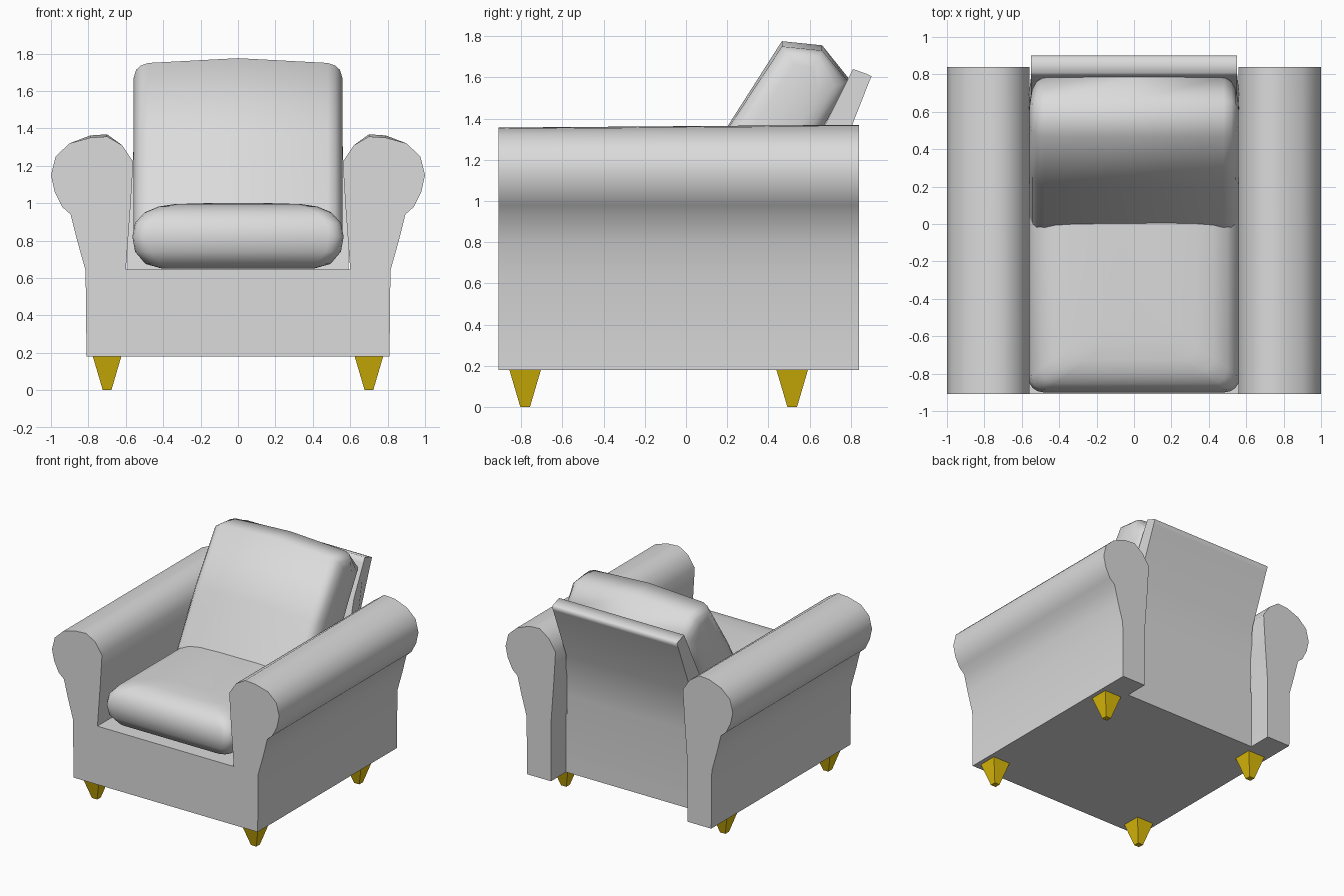
import bpy, bmesh, math

if "Cube" in bpy.data.objects:
    bpy.data.objects.remove(bpy.data.objects["Cube"])


def material(name, color):
    m = bpy.data.materials.new(name)
    m.diffuse_color = (*color, 1)
    m.use_nodes = True
    m.node_tree.nodes["Principled BSDF"].inputs["Base Color"].default_value = m.diffuse_color
    return m


FABRIC = material("grey_fabric", (0.71, 0.71, 0.71))
GOLD = material("gold_legs", (0.74, 0.51, 0.003))


def finish(name, bm, mat, angle):
    bmesh.ops.recalc_face_normals(bm, faces=bm.faces[:])
    mesh = bpy.data.meshes.new(name)
    bm.to_mesh(mesh)
    bm.free()
    mesh.materials.append(mat)
    ob = bpy.data.objects.new(name, mesh)
    bpy.context.collection.objects.link(ob)
    bpy.ops.object.select_all(action='DESELECT')
    ob.select_set(True)
    bpy.context.view_layer.objects.active = ob
    bpy.ops.object.shade_smooth_by_angle(angle=math.radians(angle))
    return ob


def loft(name, rings, mat, angle=40):
    """Skin equal-length closed rings and cap both ends."""
    bm = bmesh.new()
    vs = [[bm.verts.new(p) for p in r] for r in rings]
    n = len(vs[0])
    for a, b in zip(vs, vs[1:]):
        for i in range(n):
            j = (i + 1) % n
            bm.faces.new((a[i], a[j], b[j], b[i]))
    bm.faces.new(vs[0])
    bm.faces.new(vs[-1])
    return finish(name, bm, mat, angle)


# Body: two scrolled arms joined by the seat base, arms run further back
ARM = [(0.6, 0.18), (0.81, 0.18), (0.815, 0.64), (0.86, 0.80), (0.895, 0.94),
       (0.94, 0.98), (0.98, 1.06), (1.0, 1.15), (0.975, 1.25), (0.90, 1.32),
       (0.79, 1.362), (0.70, 1.368), (0.62, 1.31), (0.56, 1.22), (0.575, 0.98),
       (0.6, 0.645)]
STATIONS = ((-0.91, 0.012), (0.65, 0.0), (0.84, 0.0))  # depth, drop of the scroll top
bm = bmesh.new()
arms = []
n = len(ARM)
for s in (1, -1):
    g = [[bm.verts.new((s * x, y, z - (drop if z > 1.35 else 0))) for x, z in ARM]
         for y, drop in STATIONS]
    arms.append(g)
    for k in (0, 1):
        for i in range(n):
            if k == 0 and i == n - 1:
                continue  # open where the seat base joins
            j = (i + 1) % n
            bm.faces.new((g[k][i], g[k][j], g[k + 1][j], g[k + 1][i]))
    bm.faces.new(g[0])
    bm.faces.new(g[2])
r, l = arms
for i in (0, n - 1):  # underside and seat deck
    bm.faces.new((r[0][i], r[1][i], l[1][i], l[0][i]))
for k in (0, 1):  # front and back of the base
    bm.faces.new((r[k][0], r[k][n - 1], l[k][n - 1], l[k][0]))
finish("arms_and_base", bm, FABRIC, 40)

# Leaning back panel, wider at the bottom to meet the arms
BACK = [(0.65, 0.3), (0.655, 0.80), (0.67, 0.95), (0.72, 1.15), (0.885, 1.57),
        (0.90, 1.605), (0.88, 1.615), (0.81, 1.64), (0.79, 1.60), (0.67, 1.36),
        (0.50, 0.95), (0.48, 0.3)]
loft("back_panel",
     [[(s * (0.55 if z > 1.1 else 0.59), y, z) for y, z in BACK] for s in (-1, 1)],
     FABRIC, 88)


# Seat cushion: stacked rounded rectangles
def rounded_rect(x0, x1, y0, y1, rad, z, seg=4):
    pts = []
    for q, (cx, cy) in enumerate([(x1 - rad, y1 - rad), (x0 + rad, y1 - rad),
                                  (x0 + rad, y0 + rad), (x1 - rad, y0 + rad)]):
        for i in range(seg + 1):
            a = math.pi / 2 * (q + i / seg)
            pts.append((cx + rad * math.cos(a), cy + rad * math.sin(a), z))
    return pts


LAYERS = [(0.65, 0.16), (0.675, 0.07), (0.74, 0.015), (0.82, 0.0), (0.895, 0.015),
          (0.95, 0.065), (0.982, 0.14), (0.995, 0.23), (1.0, 0.40)]
loft("seat_cushion",
     [rounded_rect(-0.565 + d, 0.565 - d, -0.90 + d * 0.75, 0.40 - d * 0.75, 0.08, z)
      for z, d in LAYERS], FABRIC, 50)

# Back cushion: side profile swept across the width, pinched at the sides
PAD = [(-0.09, 0.83), (0.2, 1.36), (0.465, 1.775), (0.66, 1.755),
       (0.785, 1.6), (0.66, 1.36), (0.36, 0.78)]
SPAN = [(0.56, 0.48, 0.02), (0.545, 0.76, 0.02), (0.52, 0.92, 0.025), (0.48, 1.0, 0.025)]
stations = [(-x, k, d) for x, k, d in SPAN] + [(0, 1, 0)] + SPAN[::-1]


def pad_ring(x, k, drop):
    ring = []
    for y, z in PAD:
        t = (z - 0.94) / 0.82           # centre line leans with the pad
        cy, cz = 0.2 + 0.38 * t, 0.94 + 0.72 * t
        kz = 1 - (1 - k) * 0.9
        zz = cz + (z - cz) * kz - drop * t - (1 - k) * 0.16 * max(t - 0.5, 0)
        ring.append((x, cy + (y - cy) * k, zz))
    return ring


loft("back_cushion", [pad_ring(*s) for s in stations], FABRIC, 66)

# Tapered square legs
for side, sx in (("right", 0.7), ("left", -0.7)):
    for end, cy in (("front", -0.78), ("back", 0.515)):
        loft(f"{end}_{side}_leg",
             [[(sx + a * h, cy + b * h, z) for a, b in ((-1, -1), (1, -1), (1, 1), (-1, 1))]
              for z, h in ((0, 0.023), (0.18, 0.076))], GOLD, 20)
